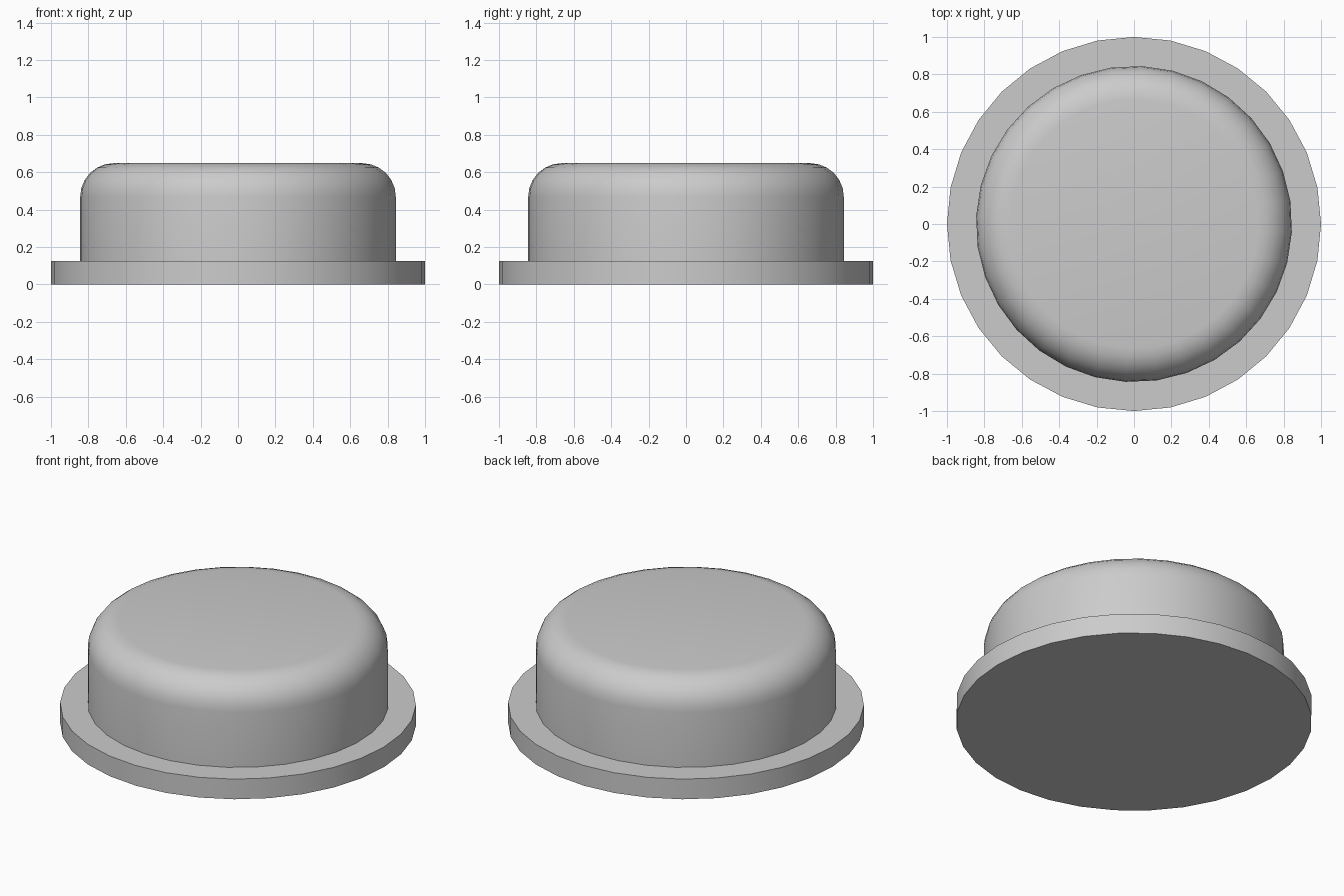
import bpy
import bmesh
import math

if "Cube" in bpy.data.objects:
    bpy.data.objects.remove(bpy.data.objects["Cube"])

SIDES = 32

grey = bpy.data.materials.new("plain grey")
grey.diffuse_color = (0.6, 0.6, 0.6, 1)
grey.use_nodes = True
grey.node_tree.nodes["Principled BSDF"].inputs["Base Color"].default_value = grey.diffuse_color


def lathe(name, profile, turn=0.0):
    """Closed solid of revolution from (radius, z) points, bottom to top."""
    bm = bmesh.new()
    rings = []
    for r, z in profile:
        angles = [turn + math.tau * i / SIDES for i in range(SIDES)]
        rings.append([bm.verts.new((r * math.cos(a), r * math.sin(a), z)) for a in angles])
    for low, high in zip(rings, rings[1:]):
        for i in range(SIDES):
            j = (i + 1) % SIDES
            bm.faces.new((low[i], low[j], high[j], high[i]))
    bm.faces.new(rings[0][::-1])
    bm.faces.new(rings[-1])
    mesh = bpy.data.meshes.new(name)
    bm.to_mesh(mesh)
    bm.free()
    mesh.materials.append(grey)
    obj = bpy.data.objects.new(name, mesh)
    bpy.context.collection.objects.link(obj)
    bpy.ops.object.select_all(action='DESELECT')
    obj.select_set(True)
    bpy.context.view_layer.objects.active = obj
    bpy.ops.object.shade_smooth_by_angle(angle=math.radians(30))
    return obj


# Flat round flange
lathe("base_flange", [(1.0, 0.0), (1.0, 0.125)])

# Raised cap with a rounded upper rim
R, TOP, FILLET, STEPS = 0.845, 0.648, 0.18, 6
cap = [(R, 0.12)]
for k in range(STEPS + 1):
    a = math.pi / 2 * k / STEPS
    cap.append((R - FILLET + FILLET * math.cos(a), TOP - FILLET + FILLET * math.sin(a)))
lathe("rounded_cap", cap, math.radians(-3))
